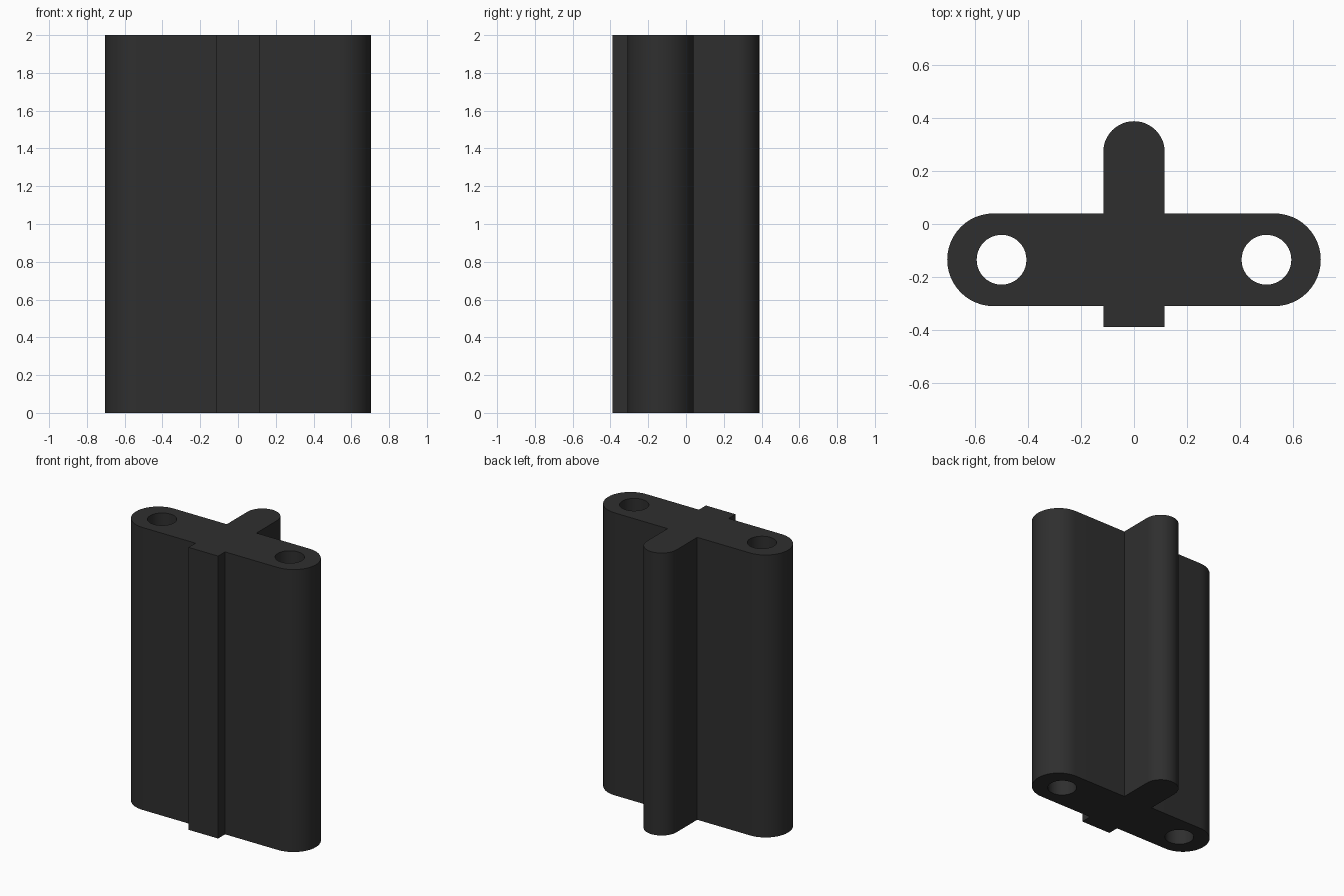
import bpy, bmesh, math
from mathutils import Vector

if "Cube" in bpy.data.objects:
    bpy.data.objects.remove(bpy.data.objects["Cube"])

HEIGHT = 2.0
BAR_Y, BAR_R, BAR_X = -0.135, 0.175, 0.53   # rounded wide bar
RIB_X, RIB_TOP, RIB_FRONT = 0.116, 0.272, -0.388  # cross rib
HOLE_X, HOLE_R = 0.5, 0.094


def arc(cx, cy, r, start, end, n):
    """Points on an arc, angles in degrees."""
    return [(cx + r * math.cos(math.radians(start + (end - start) * i / n)),
             cy + r * math.sin(math.radians(start + (end - start) * i / n)))
            for i in range(n + 1)]


# Outer outline, counter-clockwise from the front ridge
low, high = BAR_Y - BAR_R, BAR_Y + BAR_R
outline = [(-RIB_X, RIB_FRONT), (RIB_X, RIB_FRONT), (RIB_X, low)]
outline += arc(BAR_X, BAR_Y, BAR_R, -90, 90, 24)
outline += [(RIB_X, high)]
outline += arc(0, RIB_TOP, RIB_X, 0, 180, 24)
outline += [(-RIB_X, high)]
outline += arc(-BAR_X, BAR_Y, BAR_R, 90, 270, 24)
outline += [(-RIB_X, low)]

# Two through holes
holes = [arc(s * HOLE_X, BAR_Y, HOLE_R, 0, 360, 40)[:-1] for s in (-1, 1)]

# Fill the profile around the holes and extrude it upward
bm = bmesh.new()
for loop in [outline] + holes:
    vs = [bm.verts.new((x, y, 0)) for x, y in loop]
    for i, v in enumerate(vs):
        bm.edges.new((v, vs[(i + 1) % len(vs)]))
bmesh.ops.triangle_fill(bm, edges=bm.edges[:], use_beauty=True, normal=(0, 0, 1))
ext = bmesh.ops.extrude_face_region(bm, geom=bm.faces[:], use_keep_orig=True)
top = [g for g in ext["geom"] if isinstance(g, bmesh.types.BMVert)]
bmesh.ops.translate(bm, verts=top, vec=Vector((0, 0, HEIGHT)))
bmesh.ops.recalc_face_normals(bm, faces=bm.faces[:])
mesh = bpy.data.meshes.new("extruded_bracket")
bm.to_mesh(mesh)
bm.free()

bracket = bpy.data.objects.new("extruded_bracket", mesh)
bpy.context.collection.objects.link(bracket)

# Single dark grey colour
dark = bpy.data.materials.new("dark_grey")
dark.diffuse_color = (0.028, 0.028, 0.028, 1)
dark.use_nodes = True
dark.node_tree.nodes["Principled BSDF"].inputs["Base Color"].default_value = dark.diffuse_color
mesh.materials.append(dark)

# Smooth round sides, sharp edges
bpy.context.view_layer.objects.active = bracket
bracket.select_set(True)
bpy.ops.object.shade_smooth_by_angle(angle=math.radians(30))
